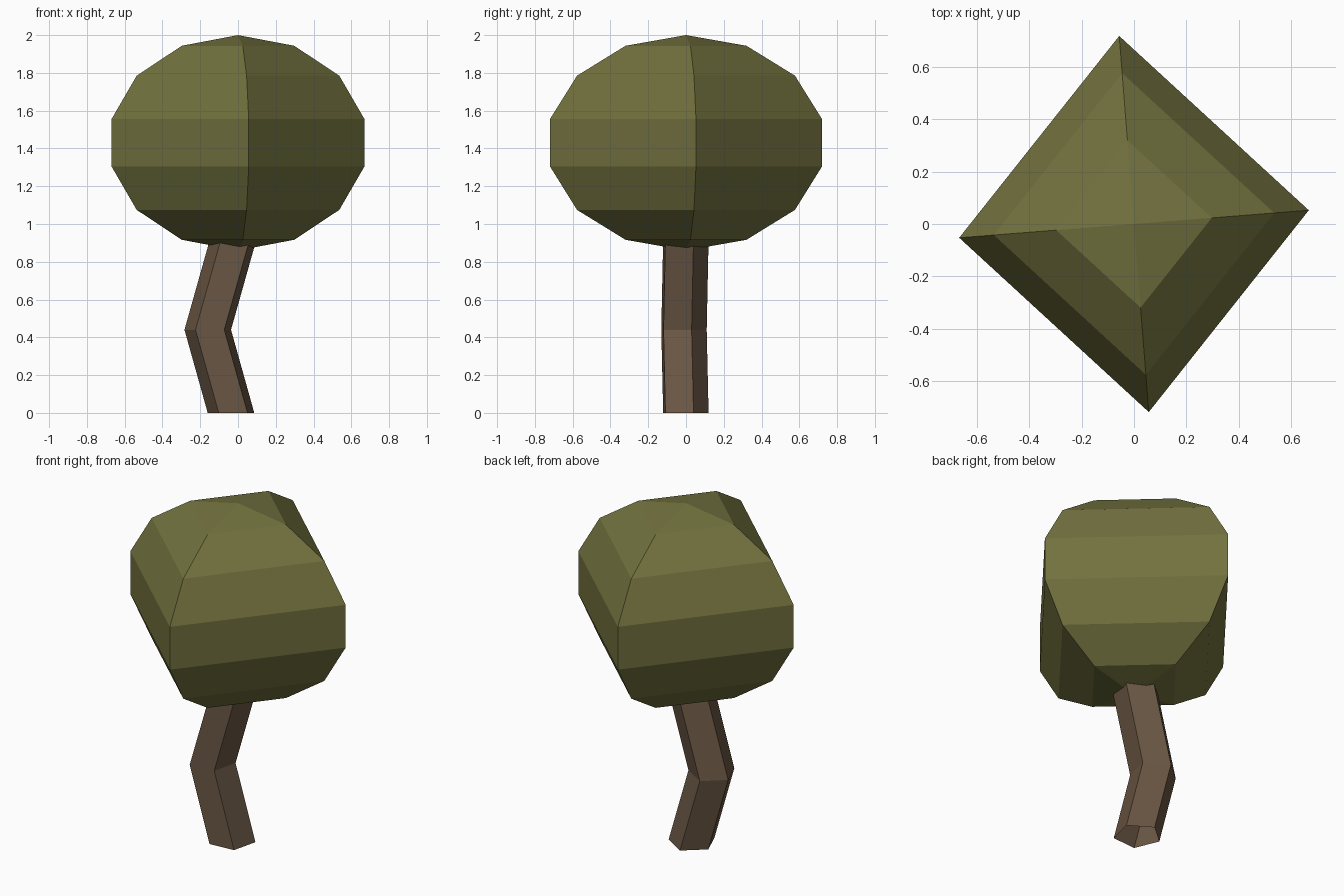
import bpy, bmesh, math
from mathutils import Matrix, Vector

if "Cube" in bpy.data.objects:
    bpy.data.objects.remove(bpy.data.objects["Cube"])

TURN = math.radians(4.5)  # the whole tree is turned slightly about z


def material(name, rgb):
    mat = bpy.data.materials.new(name)
    mat.diffuse_color = (*rgb, 1)
    mat.use_nodes = True
    mat.node_tree.nodes["Principled BSDF"].inputs["Base Color"].default_value = mat.diffuse_color
    return mat


def add_object(name, bm, mat):
    bmesh.ops.recalc_face_normals(bm, faces=bm.faces)
    mesh = bpy.data.meshes.new(name)
    bm.to_mesh(mesh)
    bm.free()
    mesh.materials.append(mat)
    obj = bpy.data.objects.new(name, mesh)
    bpy.context.collection.objects.link(obj)
    return obj


# Crown: four-sided, seven-band squashed sphere
bm = bmesh.new()
bmesh.ops.create_uvsphere(bm, u_segments=4, v_segments=7, radius=1)
crown_shape = (Matrix.Translation((0, 0, 1.43))
               @ Matrix.Rotation(TURN, 4, 'Z')
               @ Matrix.Diagonal((0.688, 0.74, 0.57, 1)))
bmesh.ops.transform(bm, matrix=crown_shape, verts=bm.verts)
add_object("crown", bm, material("leaves", (0.17, 0.168, 0.05)))

# Trunk: open pentagonal tube with one bend, ending just inside the crown
bm = bmesh.new()
rings = []
for x, y, z in [(-0.034, -0.01, 0), (-0.157, -0.02, 0.44), (-0.022, -0.01, 0.92)]:
    ring = []
    for k in range(5):
        a = TURN + math.radians(18 + 72 * k)
        ring.append(bm.verts.new(Vector((x, y, z)) + 0.13 * Vector((math.cos(a), math.sin(a), 0))))
    rings.append(ring)
for low, high in zip(rings, rings[1:]):
    for k in range(5):
        n = (k + 1) % 5
        bm.faces.new((low[k], low[n], high[n], high[k]))
add_object("trunk", bm, material("bark", (0.145, 0.095, 0.058)))
